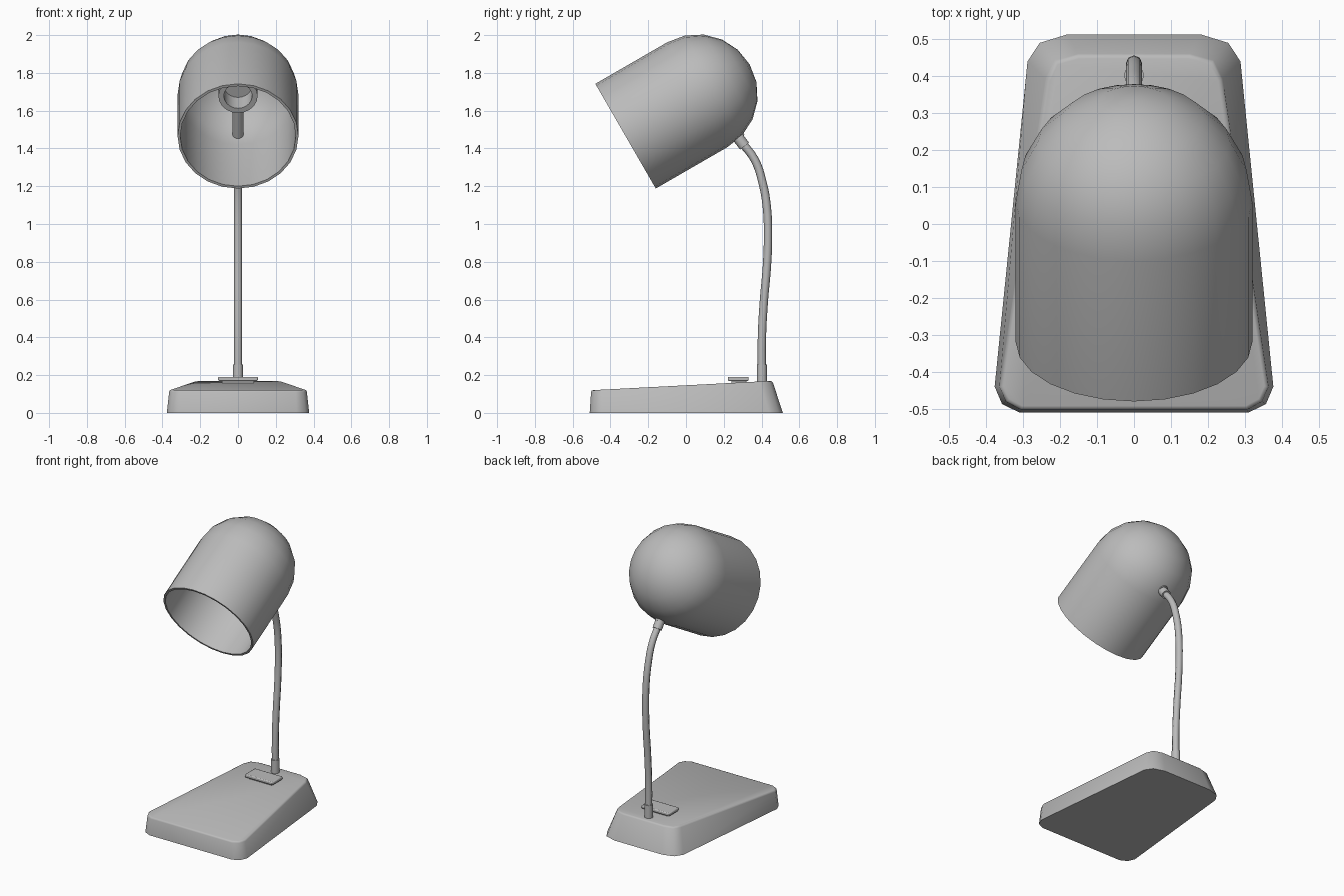
import bpy, bmesh
from math import radians, sin, cos, pi
from mathutils import Vector, Matrix

if "Cube" in bpy.data.objects:
    bpy.data.objects.remove(bpy.data.objects["Cube"])

grey = bpy.data.materials.new("mid_grey")
grey.diffuse_color = (.5, .5, .5, 1)
grey.use_nodes = True
grey.node_tree.nodes["Principled BSDF"].inputs["Base Color"].default_value = grey.diffuse_color


def finish(bm, name, angle=35):
    bmesh.ops.remove_doubles(bm, verts=bm.verts, dist=1e-5)
    bmesh.ops.recalc_face_normals(bm, faces=bm.faces)
    me = bpy.data.meshes.new(name)
    bm.to_mesh(me)
    bm.free()
    me.materials.append(grey)
    ob = bpy.data.objects.new(name, me)
    bpy.context.collection.objects.link(ob)
    bpy.ops.object.select_all(action='DESELECT')
    bpy.context.view_layer.objects.active = ob
    ob.select_set(True)
    bpy.ops.object.shade_smooth_by_angle(angle=radians(angle))
    return ob


def lathe(name, profile, matrix, steps):
    """Spin an (r, z) profile round local z, then place it."""
    bm = bmesh.new()
    vs = [bm.verts.new((r, 0, z)) for r, z in profile]
    es = [bm.edges.new(p) for p in zip(vs, vs[1:])]
    bmesh.ops.spin(bm, geom=vs + es, cent=(0, 0, 0), axis=(0, 0, 1),
                   angle=2 * pi, steps=steps, use_merge=True)
    bmesh.ops.transform(bm, matrix=matrix, verts=bm.verts)
    return finish(bm, name)


def rod(name, a, b, r, steps=12):
    a, b = Vector(a), Vector(b)
    d = b - a
    m = Matrix.Translation(a) @ d.to_track_quat('Z', 'Y').to_matrix().to_4x4()
    return lathe(name, [(0, 0), (r, 0), (r, d.length), (0, d.length)], m, steps)


def bevel(ob, width, segments=2):
    mod = ob.modifiers.new("soft_edges", 'BEVEL')
    mod.width, mod.segments, mod.limit_method = width, segments, 'ANGLE'
    mod.angle_limit = radians(40)


def box(name, center, size, width):
    bm = bmesh.new()
    bmesh.ops.create_cube(bm, size=1, matrix=Matrix.Translation(center) @ Matrix.Diagonal((*size, 1)))
    bevel(finish(bm, name), width)


# Wedge base: half outlines (front to back), mirrored and joined bottom to top
bottom = [(.31, -.51), (.357, -.487), (.377, -.44), (.288, .44), (.255, .49), (.18, .513)]
top = [(.305, -.502), (.345, -.48), (.363, -.44), (.237, .39), (.213, .44), (.15, .457)]
bm = bmesh.new()
rings = []
for half, z0, slope in ((bottom, 0, 0), (top, .146, .052)):
    loop = half + [(-x, y) for x, y in reversed(half)]
    rings.append([bm.verts.new((x, y, z0 + slope * y)) for x, y in loop])
n = len(rings[0])
bm.faces.new(rings[0])
lid = bm.faces.new(rings[1])
for i in range(n):
    j = (i + 1) % n
    bm.faces.new((rings[0][i], rings[0][j], rings[1][j], rings[1][i]))
bmesh.ops.bevel(bm, geom=list(lid.edges), offset=.01, segments=2, profile=.5, affect='EDGES')
finish(bm, "base", 50)

# Switch
box("switch_stem", (0, .28, .164), (.17, .08, .03), .003)
box("switch", (0, .277, .18), (.21, .11, .022), .006)

# Bent neck with collars at both ends
path = [(.402, .16), (.402, .4), (.413, .6), (.428, .77), (.434, .92),
        (.428, 1.09), (.405, 1.22), (.364, 1.34), (.288, 1.44)]
cu = bpy.data.curves.new("neck", 'CURVE')
cu.dimensions = '3D'
cu.bevel_depth, cu.bevel_resolution = .022, 2
cu.use_fill_caps = True
cu.resolution_u = 4
cu.materials.append(grey)
sp = cu.splines.new('BEZIER')
sp.bezier_points.add(len(path) - 1)
for bp, (y, z) in zip(sp.bezier_points, path):
    bp.co = (0, y, z)
    bp.handle_left_type = bp.handle_right_type = 'AUTO'
bpy.context.collection.objects.link(bpy.data.objects.new("neck", cu))
rod("lower_collar", (0, .402, .15), (0, .402, .255), .027)
rod("upper_collar", (0, .31, 1.412), (0, .27, 1.465), .03)

# Shade: cylinder with domed end and thin wall, tilted
tilt = Matrix.Translation((0, -.32, 1.465)) @ Matrix.Rotation(radians(-60), 4, 'X')
R, L, T, N = .32, .439, .014, 5
outer = [(R * cos(k * pi / 2 / N), L + R * sin(k * pi / 2 / N)) for k in range(N + 1)]
inner = [(r * (R - T) / R, L + (z - L) * (R - T) / R) for r, z in outer]
lathe("shade", outer[::-1] + [(R, 0), (R - T, 0)] + inner, tilt, 24)

# Bulb socket inside the shade and the stem holding it
lathe("socket", [(0, .6), (.08, .6), (.104, .56), (.104, .425), (.075, .425), (.075, .54), (0, .54)],
      tilt, 20)
rod("socket_stem", (0, .285, 1.455), (0, .165, 1.64), .03)
